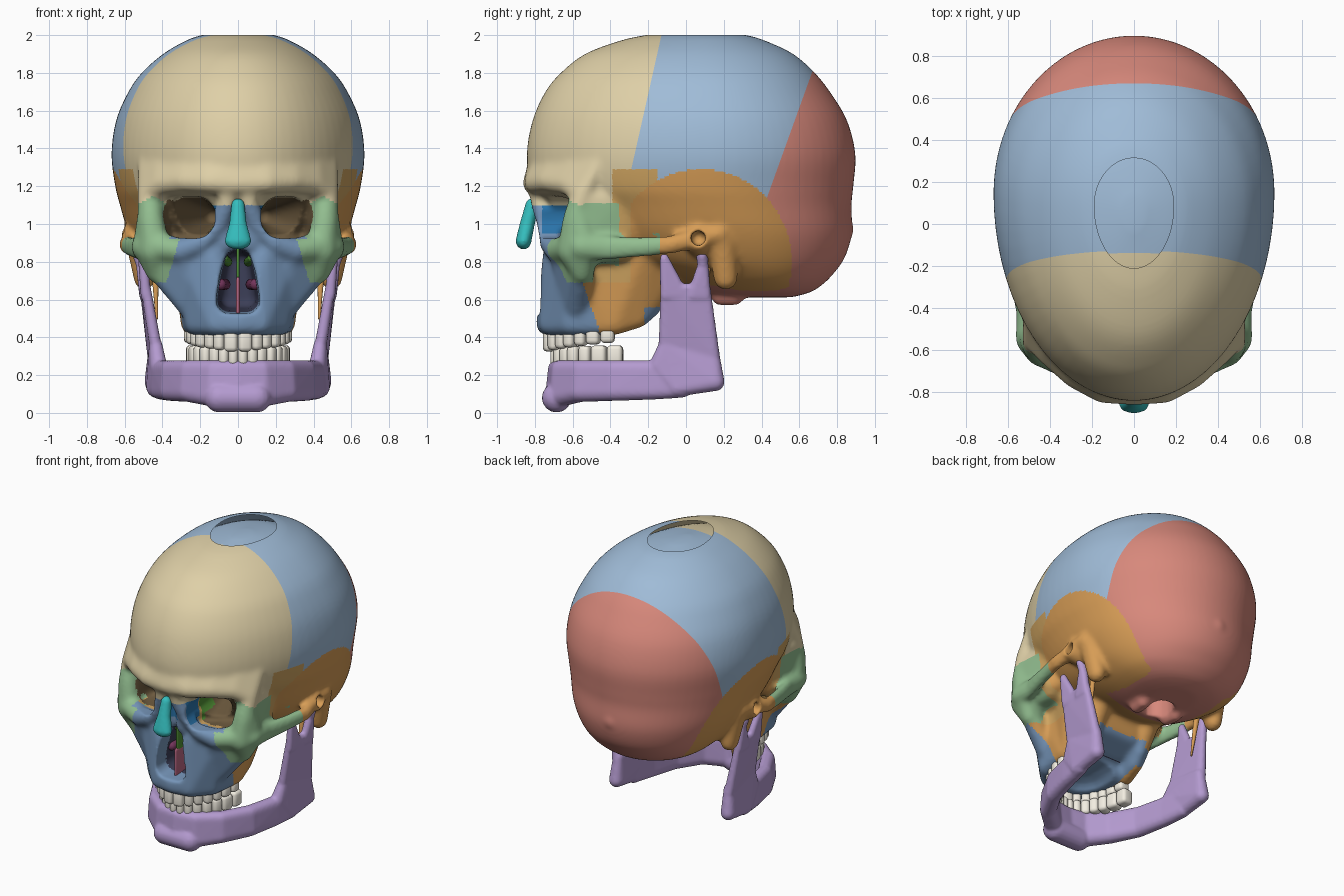
import bpy, bmesh, math
from mathutils import Vector, Matrix

if "Cube" in bpy.data.objects:
    bpy.data.objects.remove(bpy.data.objects["Cube"])

COLORS = {
    "frontal_bone": (.87, .81, .65), "parietal_bones": (.62, .73, .84), "occipital_bone": (.84, .53, .48),
    "temporal_bones": (.84, .61, .34), "sphenoid_bone": (.81, .64, .38), "zygomatic_bones": (.57, .74, .56),
    "maxilla": (.46, .58, .72), "mandible": (.70, .60, .81), "nasal_bones": (.22, .74, .74),
    "lacrimal_bones": (.18, .45, .66), "ethmoid_bone": (.32, .56, .22), "vomer": (.72, .40, .50),
    "conchae": (.45, .22, .36), "teeth": (.95, .93, .88), "nasal_cavity": (.24, .25, .34),
    "orbit_walls": (.42, .35, .25)}
MATS = {}
for key, rgb in COLORS.items():
    MATS[key] = bpy.data.materials.new(key)
    MATS[key].diffuse_color = [c ** 2.2 for c in rgb] + [1]


def hull(bm, balls, mirror=True):
    """Convex skin round balls (x, y, z, r) or (x, y, z, rx, ry, rz)."""
    h = bmesh.new()
    for b in balls:
        r = (tuple(b[3:]) * 3)[:3]
        for i in range(9):
            t = math.pi * i / 8
            for j in range(16 if 0 < i < 8 else 1):
                a = math.tau * j / 16
                h.verts.new((b[0] + r[0] * math.sin(t) * math.cos(a),
                             b[1] + r[1] * math.sin(t) * math.sin(a), b[2] + r[2] * math.cos(t)))
    bmesh.ops.convex_hull(h, input=list(h.verts))
    for s in (1, -1) if mirror else (1,):
        vs = {v: bm.verts.new((v.co.x * s, v.co.y, v.co.z)) for v in h.verts if v.link_faces}
        for f in h.faces:
            loop = [vs[v] for v in f.verts]
            bm.faces.new(loop if s > 0 else loop[::-1])
    h.free()


def limb(bm, balls, mirror=True):
    for a, b in zip(balls, balls[1:]):
        hull(bm, (a, b), mirror)


def both(balls):
    return list(balls) + [(-b[0],) + tuple(b[1:]) for b in balls]


def make(name, bm, mat=None):
    bmesh.ops.recalc_face_normals(bm, faces=list(bm.faces))
    me = bpy.data.meshes.new(name)
    bm.to_mesh(me)
    bm.free()
    me.shade_smooth()
    if mat:
        me.materials.append(MATS[mat])
    ob = bpy.data.objects.new(name, me)
    bpy.context.scene.collection.objects.link(ob)
    return ob


def fuse(ob, voxel, smooth, cutter=None, final=None):
    """Melt overlapping pieces into one skin, optionally carve, then bake."""
    steps = [(voxel, smooth)] + ([(final, 4)] if cutter else [])
    for n, (size, rounds) in enumerate(steps):
        if n:
            m = ob.modifiers.new("carve", 'BOOLEAN')
            m.object, m.operation, m.solver = cutter, 'DIFFERENCE', 'EXACT'
        m = ob.modifiers.new("melt", 'REMESH')
        m.mode, m.voxel_size = 'VOXEL', size
        m = ob.modifiers.new("soften", 'SMOOTH')
        m.factor, m.iterations = .5, rounds
    bpy.context.view_layer.update()
    me = bpy.data.meshes.new_from_object(ob.evaluated_get(bpy.context.evaluated_depsgraph_get()))
    mats = list(ob.data.materials)
    ob.modifiers.clear()
    ob.data = me
    me.shade_smooth()
    if mats and not me.materials:
        me.materials.append(mats[0])


# Braincase: height, front y, back y, half width
ROWS = [(.612, .15, .56, .15), (.637, .05, .655, .28), (.677, -.05, .72, .37), (.73, -.18, .775, .44),
        (.82, -.42, .84, .515), (.95, -.60, .878, .58), (1.1, -.73, .876, .625), (1.2, -.82, .886, .65),
        (1.37, -.843, .897, .67), (1.55, -.812, .852, .645), (1.7, -.745, .762, .58), (1.8, -.663, .682, .51),
        (1.9, -.535, .568, .397), (1.97, -.35, .42, .277), (2.0, -.213, .317, .191), (2.026, -.03, .13, .05)]


def braincase(bm, zmin=0, scale=1.0):
    rows = []
    for i in range(len(ROWS) - 1):
        p = [Vector(ROWS[min(max(k, 0), len(ROWS) - 1)]) for k in range(i - 1, i + 3)]
        for k in range(4):
            t = k / 4
            rows.append(.5 * (2 * p[1] + (p[2] - p[0]) * t + (2 * p[0] - 5 * p[1] + 4 * p[2] - p[3]) * t * t
                              + (3 * p[1] - p[0] - 3 * p[2] + p[3]) * t ** 3))
    rows.append(Vector(ROWS[-1]))
    rings = []
    for z, yf, yb, w in rows:
        if z < zmin:
            continue
        yc, ring = yf + .57 * (yb - yf), []
        for j in range(72):
            a = math.tau * j / 72
            s = math.sin(a)
            y = yc + s * (yb - yc if s > 0 else yc - yf)
            ring.append(bm.verts.new((w * math.cos(a) * scale, .05 + (y - .05) * scale, 1.3 + (z - 1.3) * scale)))
        rings.append(ring)
    for a, b in zip(rings, rings[1:]):
        for j in range(72):
            bm.faces.new((a[j], a[(j + 1) % 72], b[(j + 1) % 72], b[j]))
    bm.faces.new(rings[-1])
    if not zmin:
        bm.faces.new(rings[0][::-1])


sk = bmesh.new()
braincase(sk)
# Brow blended into the forehead
brow = [(0, -.805, 1.215, .06), (.15, -.795, 1.222, .06), (.28, -.725, 1.228, .06), (.40, -.62, 1.212, .06),
        (.47, -.545, 1.16, .062)]
fore = [(0, -.78, 1.33, .05), (.15, -.755, 1.33, .05), (.28, -.68, 1.33, .05), (.40, -.575, 1.32, .05),
        (.48, -.46, 1.32, .05)]
for i in range(4):
    hull(sk, brow[i:i + 2] + fore[i:i + 2])
# Orbit rims, walls and floor
limb(sk, [brow[4], (.46, -.585, 1.02, .07), (.44, -.6, .88, .08), (.3, -.68, .86, .065),
          (.2, -.72, .895, .055), (.1, -.735, 1.0, .055), (.06, -.77, 1.1, .05), (.05, -.79, 1.19, .05)])
hull(sk, [(.06, -.72, 1.15, .05), (.07, -.7, .9, .06), (0, -.4, 1.1, .1), (0, -.4, .9, .1)])
hull(sk, [(.455, -.55, 1.12, .07), (.45, -.55, .9, .07), (.43, -.33, 1.14, .08), (.41, -.33, .9, .08)])
hull(sk, [(.43, -.58, .85, .06), (.25, -.62, .85, .06), (.25, -.35, .86, .07), (.41, -.35, .86, .06)])
# Cheekbone and arch
hull(sk, [(.467, -.57, 1.05, .068), (.44, -.595, .86, .086), (.425, -.55, .75, .065), (.49, -.53, .88, .068)])
hull(sk, [(.42, -.55, .77, .07), (.255, -.58, .58, .075), (.27, -.66, .84, .065)])
limb(sk, [(.49, -.55, .88, .075), (.525, -.42, .873, .035, .05, .065), (.56, -.25, .877, .036, .05, .055),
          (.592, -.08, .89, .037, .05, .05), (.57, .02, .915, .05), (.565, .18, .95, .05)])
# Upper jaw and pterygoid block
hull(sk, [(0, -.735, .47, .06), (0, -.4, .5, .06), (.12, -.715, .47, .06), (.215, -.61, .475, .065),
          (.24, -.4, .475, .065), (.14, -.70, .84, .06), (.27, -.62, .84, .07), (0, -.62, .84, .06),
          (.26, -.4, .82, .07), (0, -.4, .82, .07)])
hull(sk, [(.24, -.38, .47, .06), (.22, -.25, .505, .055), (.2, -.18, .56, .05), (.27, -.4, .9, .08),
          (.2, -.1, .8, .1), (.3, -.2, .95, .1), (.1, -.2, .85, .1)])
hull(sk, both([(.12, -.32, .56, .06), (.12, -.18, .62, .06), (.1, -.15, .85, .1)]), False)
# Ear surround, mastoid, condyles, rear bump
hull(sk, [(.56, .065, .92, .075), (.45, .1, .9, .1)])
hull(sk, [(.52, .19, .92, .08), (.495, .21, .71, .058, .065, .06)])
hull(sk, [(.125, .18, .615, .048), (.135, .26, .615, .048), (.12, .22, .68, .06)])
hull(sk, [(0, .832, .97, .06), (0, .7, .97, .15)], False)
skull = make("skull", sk)

# Openings: orbits, nose, ears, spinal hole, palate
cut = bmesh.new()
hull(cut, [(x, y, z, .086) for x in (.215, .275) for z in (1.01, 1.06) for y in (-.95, -.62)]
     + [(.14, -.28, 1.04, .04)])
hull(cut, both([(.055, -.9, .585, .07), (.047, -.9, .7, .063), (.02, -.9, .83, .05),
                (.04, -.40, .61, .055), (.015, -.38, .8, .045)]), False)
hull(cut, [(.8, .065, .925, .042), (.45, .065, .925, .038)])
hull(cut, [(0, .24, .5, .09, .12, .05), (0, .25, .78, .08, .11, .05)], False)
hull(cut, [(0, -.48, .39, .16, .2, .08), (0, -.1, .40, .16, .1, .10)], False)
cutter = make("opening_cutter", cut)
cutter.hide_render = True
fuse(skull, .016, 5, cutter, .012)
bpy.data.objects.remove(cutter)


def bone(c):
    """Which bone a point of the skull belongs to."""
    x, y, z = abs(c.x), c.y, c.z
    temple = ((y - .08) / .48) ** 2 + ((z - .8) / .49) ** 2 < 1
    if x < .14 and .5 < z < .9 and -.66 < y < -.3:
        return "nasal_cavity"
    if y < -.22 and ((x - .24) / .16) ** 2 + ((z - 1.035) / .16) ** 2 < 1 and y > -.60:
        return "ethmoid_bone" if x < .14 and y < -.45 else "orbit_walls"
    if x > (.36 if z > .92 else .31 + .3 * (.92 - z)) and .69 < z < 1.15 - .6 * abs(x - .45) and \
            (y < -.35 or (y < -.14 and x > .5 and z < .95)):
        return "zygomatic_bones"
    if x < .2 and .95 < z < 1.1 and -.76 < y < -.62:
        return "lacrimal_bones"
    if (z < .6 and x < .2 and y < -.1) or (z < .56 and -.22 < y < -.1) \
            or (z < 1.1 and y < -.45 - .35 * (z - .41)):
        return "maxilla"
    if y < -.39 and z < 1.1 or -.39 < y < -.15 and z < 1.29 and not (temple and y > -.29):
        return "temporal_bones" if z < .69 and x > .2 else "sphenoid_bone"
    if y < -.13 + .225 * (z - 2):
        return "frontal_bone" if z > 1.08 else "temporal_bones"
    if temple and (x > .3 or y < .08):
        return "temporal_bones"
    if y > .67 + .36 * (z - 1.81) or z < .9:
        return "occipital_bone"
    return "parietal_bones"


def split(ob, prefix=""):
    """Cut along the straight sutures, then give each bone its own object."""
    bm = bmesh.new()
    bm.from_mesh(ob.data)
    for co, no in (((0, -.13, 2), (0, 1, -.225)), ((0, .67, 1.81), (0, 1, -.36)), ((0, 0, 2), (0, 0, 1))):
        bmesh.ops.bisect_plane(bm, geom=bm.verts[:] + bm.edges[:] + bm.faces[:], plane_co=co, plane_no=no,
                               dist=1e-6, clear_outer=co == (0, 0, 2))
    groups = {}
    for f in bm.faces:
        groups.setdefault(bone(f.calc_center_median()), []).append(list(f.verts))
    for name, faces in groups.items():
        index = {}
        polys = [[index.setdefault(v, len(index)) for v in f] for f in faces]
        me = bpy.data.meshes.new(prefix + name)
        me.from_pydata([v.co.to_tuple() for v in index], [], polys)
        me.shade_smooth()
        me.materials.append(MATS[name])
        bpy.context.scene.collection.objects.link(bpy.data.objects.new(prefix + name, me))
    bm.free()
    bpy.data.objects.remove(ob)


split(skull)
# Inner wall of the vault, seen through the open crown
bm = bmesh.new()
braincase(bm, 1.35, .935)
split(make("vault", bm), "inner_")

# Lower jaw: body, chin, ramus, coronoid, condyle
bm = bmesh.new()
path = [(0, -.685, .085, .06), (.13, -.665, .09, .058), (.26, -.56, .112, .055), (.36, -.38, .115, .052),
        (.41, -.17, .118, .048), (.435, -.02, .125, .045)]
for p, q in zip(path, path[1:]):
    hull(bm, [b for x, y, z, r in (p, q) for b in ((x, y, z, r), (x, y, .232, .047))])
hull(bm, both([(.10, -.685, .08, .078)]), False)
hull(bm, [(.42, -.15, .25, .045), (.445, .155, .165, .05), (.44, -.05, .13, .045), (.44, .14, .33, .035),
          (.435, -.11, .36, .035)])
hull(bm, [(.43, -.115, .32, .032), (.445, .145, .3, .035), (.487, -.11, .66, .026), (.495, .105, .66, .026)])
hull(bm, [(.487, -.11, .62, .028), (.487, -.01, .62, .026), (.505, -.115, .82, .024)])
hull(bm, [(.495, .105, .62, .028), (.495, .03, .62, .026), (.51, .09, .78, .03)])
hull(bm, [(.51, .09, .78, .03), (.51, .085, .835, .05, .032, .035)])
fuse(make("mandible", bm, "mandible"), .011, 3)

# Nose bridge, septum, conchae, styloid spikes
bm = bmesh.new()
limb(bm, [(0, -.815, 1.10, .036), (0, -.84, 1.0, .047, .04, .04), (0, -.86, .91, .072, .042, .045)], False)
fuse(make("nasal_bones", bm, "nasal_bones"), .01, 3)
for name, mat, balls, mirror in (
        ("nasal_septum_upper", "ethmoid_bone", [(0, y, z, .009, .02, .02) for y in (-.68, -.38) for z in (.70, .88)], False),
        ("vomer", "vomer", [(0, y, z, .010, .02, .02) for y in (-.70, -.38) for z in (.53, .70)], False),
        ("lower_conchae", "conchae", [(.092, -.62, .68, .03), (.07, -.42, .68, .03)], True),
        ("middle_conchae", "ethmoid_bone", [(.075, -.60, .82, .024), (.055, -.42, .80, .025)], True),
        ("styloid_processes", "temporal_bones", [(.44, .11, .76, .02), (.43, .07, .50, .006)], True)):
    bm = bmesh.new()
    hull(bm, balls, mirror)
    make(name, bm, mat)


# Tooth rows set along half-ellipse arches; tips run from front to back height
def teeth(name, half, y0, depth, root, tip_front, tip_back, widths):
    bm = bmesh.new()
    curve = [(half * math.sin(a), y0 - depth * math.cos(a), a)
             for a in (math.pi / 2 * i / 300 for i in range(301))]
    lengths = [0]
    for p, q in zip(curve, curve[1:]):
        lengths.append(lengths[-1] + math.hypot(q[0] - p[0], q[1] - p[1]))
    pos = 0
    for n, w in enumerate(widths):
        k = min(range(301), key=lambda i: abs(lengths[i] - pos - w / 2))
        x, y, a = curve[k]
        pos += w
        angle = math.atan2(depth * math.sin(a), half * math.cos(a))
        tip = tip_front + (tip_back - tip_front) * n / (len(widths) - 1)
        for s in (1, -1):
            m = (Matrix.Translation((s * x, y, (root + tip) / 2)) @ Matrix.Rotation(s * angle, 4, 'Z')
                 @ Matrix.Diagonal((w * .97, .06 if n < 3 else .085, abs(root - tip), 1)))
            bmesh.ops.create_cube(bm, size=1, matrix=m)
    ob = make(name, bm, "teeth")
    m = ob.modifiers.new("round", 'BEVEL')
    m.width, m.segments = .022, 3


teeth("upper_teeth", .245, -.37, .36, .45, .325, .37, (.075, .06, .062, .062, .062, .075, .075))
teeth("lower_teeth", .235, -.31, .38, .25, .35, .358, (.05, .054, .062, .064, .066, .085, .085))

for m in bpy.data.materials:
    if m.users and not m.is_grease_pencil:
        m.use_nodes = True
        m.node_tree.nodes["Principled BSDF"].inputs["Base Color"].default_value = m.diffuse_color
